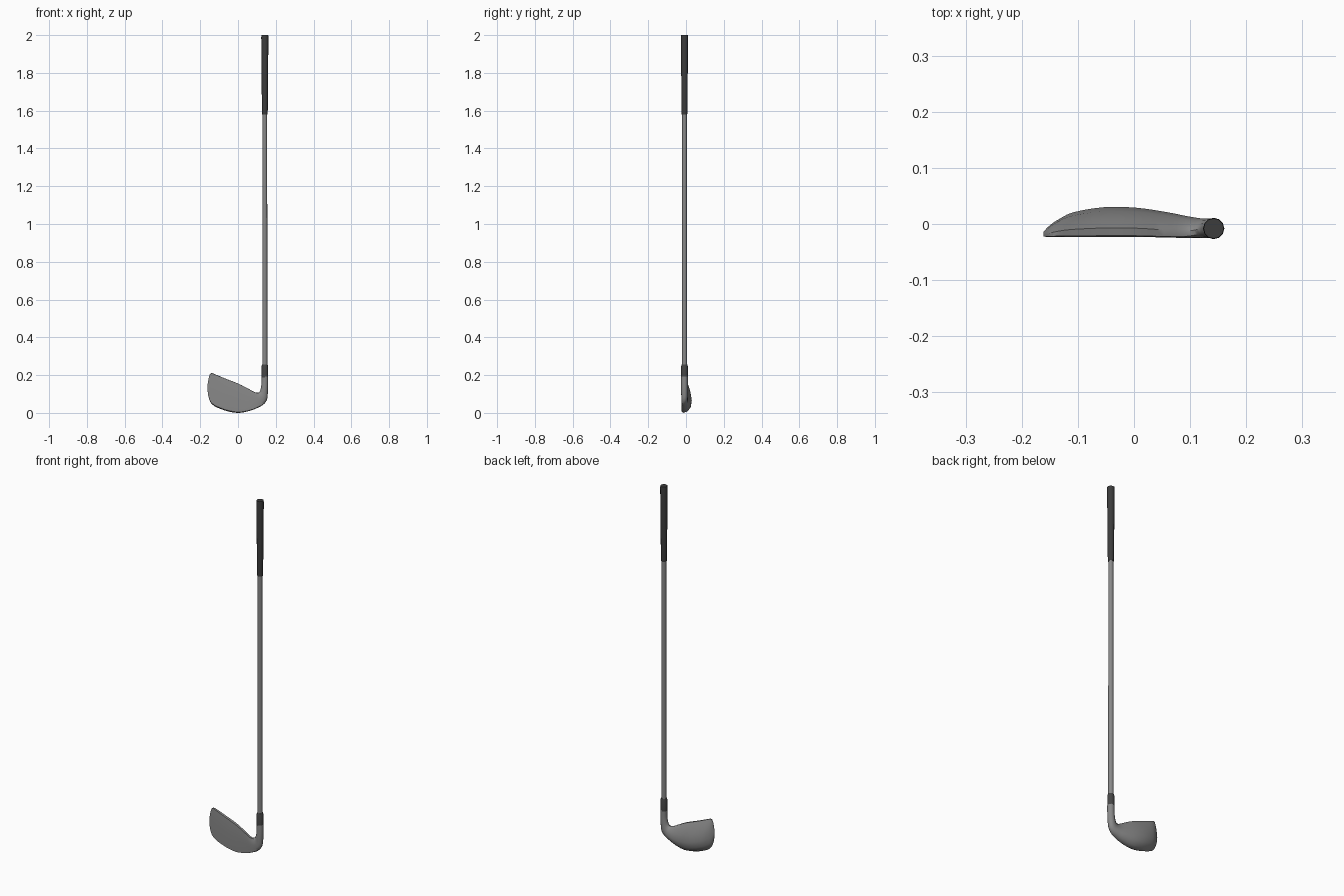
import bpy, bmesh, math

if "Cube" in bpy.data.objects:
    bpy.data.objects.remove(bpy.data.objects["Cube"])

AX, AY = 0.142, -0.008   # shaft axis


def material(name, v):
    m = bpy.data.materials.new(name)
    m.diffuse_color = (v, v, v, 1)
    m.use_nodes = True
    m.node_tree.nodes["Principled BSDF"].inputs["Base Color"].default_value = m.diffuse_color
    return m


steel = material("grey steel", 0.25)
rubber = material("black rubber", 0.045)
collar = material("dark collar", 0.06)


def loft(name, rings, mat, angle):
    """Skin a list of equal-length point rings and cap both ends."""
    bm = bmesh.new()
    vs = [[bm.verts.new(p) for p in r] for r in rings]
    n = len(rings[0])
    for a, b in zip(vs, vs[1:]):
        for i in range(n):
            j = (i + 1) % n
            bm.faces.new((a[i], a[j], b[j], b[i]))
    bm.faces.new(vs[0])
    bm.faces.new(vs[-1])
    bmesh.ops.recalc_face_normals(bm, faces=bm.faces)
    me = bpy.data.meshes.new(name)
    bm.to_mesh(me)
    bm.free()
    me.materials.append(mat)
    ob = bpy.data.objects.new(name, me)
    bpy.context.collection.objects.link(ob)
    bpy.ops.object.select_all(action='DESELECT')
    ob.select_set(True)
    bpy.context.view_layer.objects.active = ob
    bpy.ops.object.shade_smooth_by_angle(angle=math.radians(angle))
    return ob


def tube(name, profile, mat, n=12):
    """Turned part on the shaft axis from (radius, z) pairs."""
    rings = [[(AX + r * math.cos(2 * math.pi * i / n),
               AY + r * math.sin(2 * math.pi * i / n), z) for i in range(n)]
             for r, z in profile]
    return loft(name, rings, mat, 40)


def spline(a, b, c, d, t):
    """Catmull-Rom blend of four tuples."""
    return [0.5 * (2 * q + (r - p) * t + (2 * p - 5 * q + 4 * r - s) * t * t
                   + (3 * q - p - 3 * r + s) * t ** 3)
            for p, q, r, s in zip(a, b, c, d)]


def smooth(rows, steps):
    """Resample a row list through its points."""
    out = []
    for i in range(len(rows) - 1):
        p, s = rows[max(i - 1, 0)], rows[min(i + 2, len(rows) - 1)]
        out += [spline(p, rows[i], rows[i + 1], s, k / steps)
                for k in range(steps)]
    return out + [list(rows[-1])]


# Grip, shaft and ferrule
tube("grip", [(0.0145, 1.58), (0.0155, 1.60), (0.019, 1.99), (0.018, 2.0)], rubber)
tube("shaft", [(0.0135, 0.20), (0.0125, 1.60)], steel)
tube("ferrule", [(0.018, 0.188), (0.018, 0.245), (0.015, 0.256)], collar)

# Head stations from toe to hosel:
# sole x, sole z, top x, top z, front y, back y, roundness
stations = [
    (-0.161, 0.118, -0.161, 0.150, -0.022, -0.014, 0),
    (-0.156, 0.085, -0.156, 0.180, -0.023, -0.008, 0),
    (-0.146, 0.057, -0.149, 0.205, -0.023, 0.000, 0),
    (-0.130, 0.040, -0.138, 0.212, -0.023, 0.009, 0),
    (-0.105, 0.026, -0.112, 0.202, -0.023, 0.021, 0),
    (-0.053, 0.008, -0.053, 0.178, -0.023, 0.030, 0),
    (0.005, 0.000, 0.003, 0.156, -0.023, 0.029, 0),
    (0.063, 0.011, 0.053, 0.130, -0.024, 0.021, 0),
    (0.102, 0.026, 0.083, 0.113, -0.025, 0.014, 0.1),
    (0.132, 0.042, 0.103, 0.107, -0.025, 0.010, 0.4),
    (0.152, 0.066, 0.115, 0.114, -0.025, 0.010, 0.8),
    (0.158, 0.105, 0.121, 0.132, -0.026, 0.010, 1),
    (0.160, 0.150, 0.124, 0.155, -0.026, 0.010, 1),
    (0.160, 0.192, 0.124, 0.192, -0.026, 0.010, 1),
]
# Head cross-section: (height fraction, depth fraction), flat face in front
section = [(0, 0.22), (0.06, 0.62), (0.19, 0.91), (0.38, 1.0), (0.62, 0.86),
           (0.85, 0.58), (0.99, 0.3), (0.985, 0.04), (0.75, 0), (0.5, 0),
           (0.25, 0), (0.03, 0.02)]

rings = []
for bx, bz, tx, tz, fy, by, w in smooth(stations, 3):
    ring = []
    for k, (t, d) in enumerate(section):
        a = 2 * math.pi * k / len(section)
        t += ((1 - math.cos(a)) / 2 - t) * w
        d += ((1 + math.sin(a)) / 2 - d) * w
        ring.append((bx + (tx - bx) * t, fy + (by - fy) * d, bz + (tz - bz) * t))
    rings.append(ring)
loft("club_head", rings, steel, 50)
